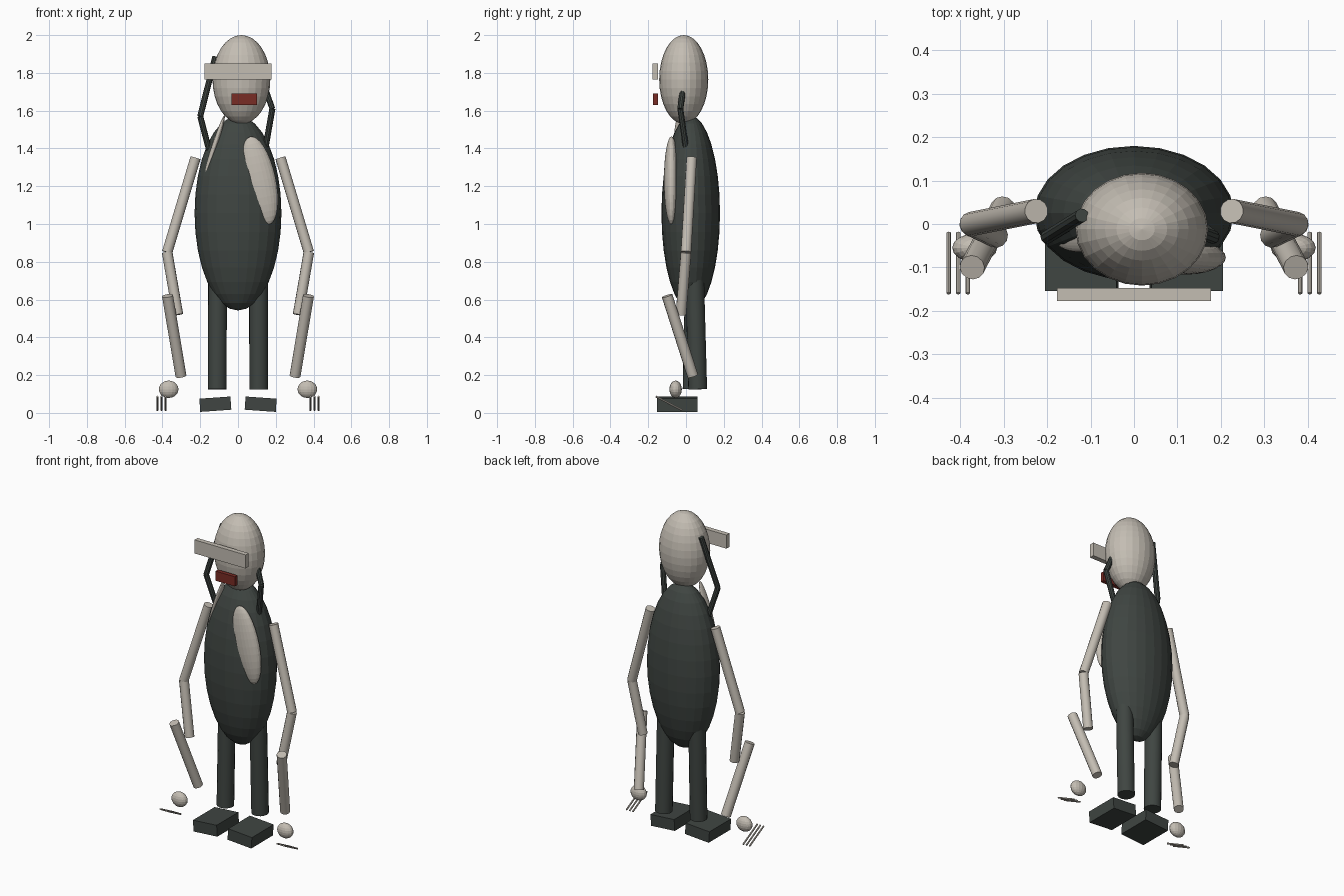
import bpy
import math
from mathutils import Vector

if "Cube" in bpy.data.objects:
    bpy.data.objects.remove(bpy.data.objects["Cube"], do_unlink=True)


def make_material(name, rgb):
    mat = bpy.data.materials.new(name)
    mat.use_nodes = True
    mat.diffuse_color = (*rgb, 1)
    mat.node_tree.nodes["Principled BSDF"].inputs["Base Color"].default_value = (*rgb, 1)
    return mat


PALE = make_material("pale grey", (0.55, 0.51, 0.45))
DARK = make_material("dark green grey", (0.05, 0.06, 0.054))
RED = make_material("dark red", (0.19, 0.025, 0.018))


def finish(name, mat):
    obj = bpy.context.object
    obj.name = name
    obj.data.materials.append(mat)
    return obj


def ellipsoid(name, centre, radii, mat, tilt=0, segments=24, rings=16):
    bpy.ops.mesh.primitive_uv_sphere_add(segments=segments, ring_count=rings, radius=1,
                                         location=centre, rotation=(0, math.radians(tilt), 0))
    obj = finish(name, mat)
    obj.scale = radii
    return obj


def box(name, centre, size, mat, tilt=0):
    bpy.ops.mesh.primitive_cube_add(size=1, location=centre, rotation=(0, math.radians(tilt), 0))
    obj = finish(name, mat)
    obj.scale = size
    return obj


def rod(name, start, end, radius, mat, sides=12):
    a, b = Vector(start), Vector(end)
    turn = (b - a).to_track_quat("Z", "Y").to_euler()
    bpy.ops.mesh.primitive_cylinder_add(vertices=sides, radius=radius, depth=(b - a).length,
                                        location=(a + b) / 2, rotation=turn)
    obj = finish(name, mat)
    bpy.ops.object.shade_smooth_by_angle(angle=math.radians(35))
    return obj


# Torso and head
ellipsoid("torso", (0, 0.025, 1.057), (0.23, 0.155, 0.515), DARK)
ellipsoid("head", (0.018, -0.012, 1.765), (0.153, 0.13, 0.235), PALE)

# Face pieces floating in front of the head
box("visor", (0, -0.163, 1.807), (0.355, 0.03, 0.085), PALE)
box("mouth", (0.033, -0.161, 1.66), (0.135, 0.025, 0.06), RED)

# Chest patches, one broad and one only just breaking the surface
ellipsoid("left_chest_patch", (0.115, -0.077, 1.23), (0.085, 0.04, 0.238), PALE, tilt=-12)
ellipsoid("right_chest_patch", (-0.125, -0.035, 1.41), (0.014, 0.03, 0.175), PALE, tilt=18)

# Drooping ears, each of two thin rods
ears = {
    "left": [(0.15, -0.018, 1.7), (0.182, -0.03, 1.61), (0.145, 0, 1.4)],
    "right": [(-0.12, 0.02, 1.885), (-0.2, -0.03, 1.57), (-0.15, 0, 1.38)],
}
for side, (top, bend, tip) in ears.items():
    rod(side + "_ear_upper", top, bend, 0.016, DARK, 10)
    rod(side + "_ear_lower", bend, tip, 0.016, DARK, 10)

# Limbs, mirrored left and right
for side, s in (("left", 1), ("right", -1)):
    elbow = (s * 0.375, 0, 0.85)
    rod(side + "_upper_arm", (s * 0.225, 0.03, 1.35), elbow, 0.028, PALE)
    rod(side + "_forearm", elbow, (s * 0.318, -0.027, 0.52), 0.028, PALE)
    rod(side + "_lower_sleeve", (s * 0.373, -0.1, 0.62), (s * 0.302, 0.036, 0.195), 0.029, PALE)
    ellipsoid(side + "_hand", (s * 0.367, -0.055, 0.125), (0.052, 0.033, 0.046), PALE,
              segments=16, rings=10)
    for i, x in enumerate((0.383, 0.405, 0.427)):
        rod(f"{side}_finger_{i + 1}", (s * x, -0.16, 0.087), (s * x, -0.02, 0.014), 0.005, PALE, 8)

    heel_y = 0.062 if s > 0 else 0.032
    rod(side + "_leg", (s * 0.108, 0.045, 0.74), (s * 0.11, heel_y, 0.125), 0.05, DARK, 16)
    box(side + "_foot", (s * 0.12, -0.047, 0.046), (0.165, 0.215, 0.07), DARK, tilt=s * 4)
